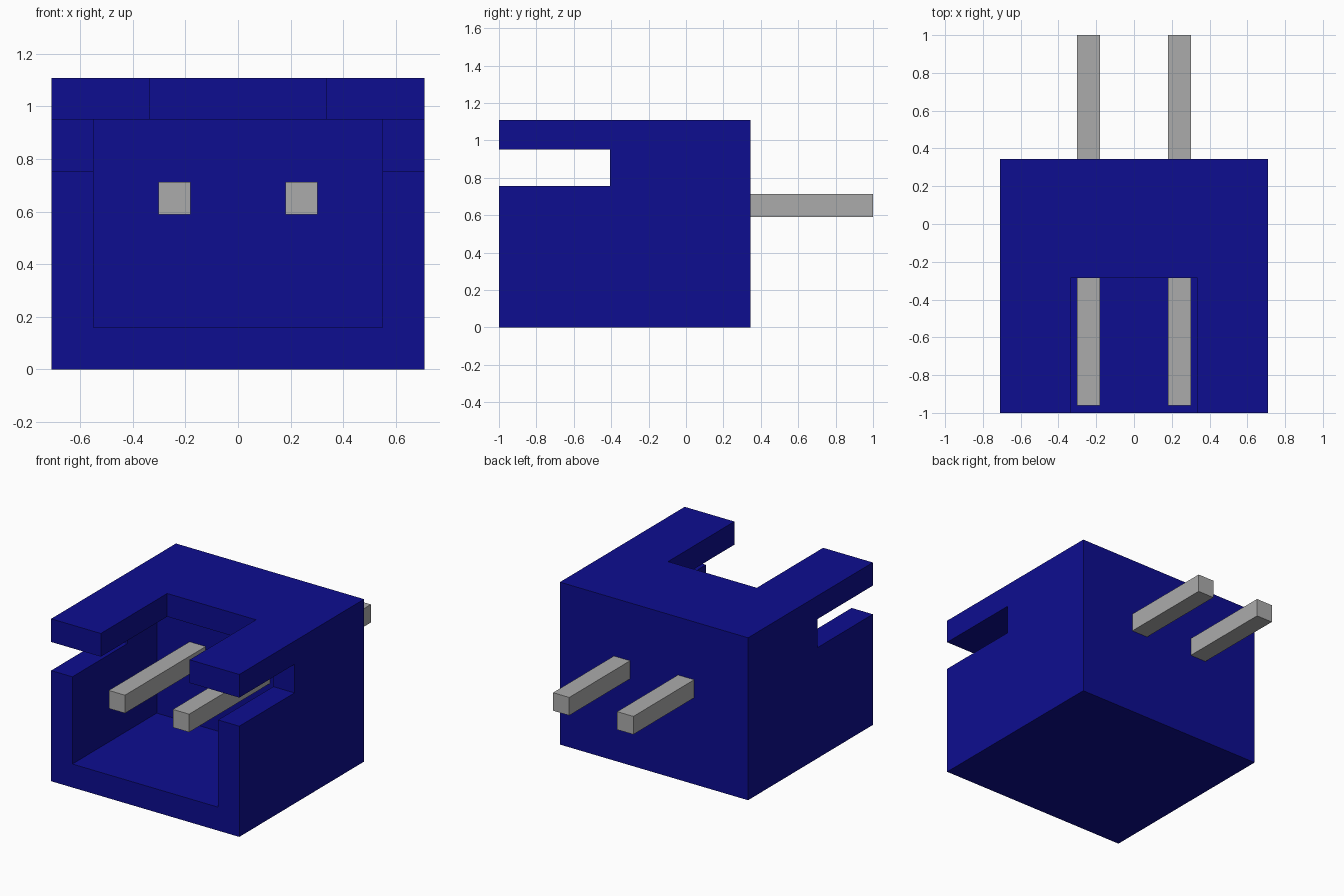
import bpy

if "Cube" in bpy.data.objects:
    bpy.data.objects.remove(bpy.data.objects["Cube"])


def material(name, rgb):
    m = bpy.data.materials.new(name)
    m.diffuse_color = (*rgb, 1)
    m.use_nodes = True
    m.node_tree.nodes["Principled BSDF"].inputs["Base Color"].default_value = m.diffuse_color
    return m


def box(name, lo, hi, mat=None):
    """Axis-aligned box between two corners."""
    bpy.ops.mesh.primitive_cube_add(size=1)
    o = bpy.context.object
    o.name = name
    for v in o.data.vertices:
        v.co = [l + (c + 0.5) * (h - l) for c, l, h in zip(v.co, lo, hi)]
    if mat:
        o.data.materials.append(mat)
    return o


def cut(target, lo, hi):
    """Subtract a box from the target and discard the cutter."""
    cutter = box("cutter", lo, hi)
    cutter.hide_render = True
    mod = target.modifiers.new("cut", 'BOOLEAN')
    mod.operation = 'DIFFERENCE'
    mod.solver = 'EXACT'
    mod.object = cutter
    bpy.context.view_layer.objects.active = target
    bpy.ops.object.modifier_apply(modifier=mod.name)
    bpy.data.objects.remove(cutter, do_unlink=True)


blue = material("housing blue", (0.004, 0.004, 0.28))
grey = material("pin metal", (0.41, 0.41, 0.41))

# Housing block, open at the front
housing = box("housing", (-0.71, -1, 0), (0.71, 0.345, 1.108), blue)
cut(housing, (-0.55, -1.2, 0.16), (0.55, -0.09, 0.95))      # inner cavity
cut(housing, (-0.335, -1.2, 0.5), (0.335, -0.285, 1.3))     # top notch
for s in (-1, 1):                                           # side slots
    a, b = sorted((s * 0.4, s * 0.9))
    cut(housing, (a, -1.2, 0.755), (b, -0.405, 0.95))

# Square contact pins running through the back wall
for s, side in ((-1, "left"), (1, "right")):
    x = s * 0.242
    box(side + "_pin", (x - 0.061, -0.96, 0.59), (x + 0.061, 1, 0.713), grey)
